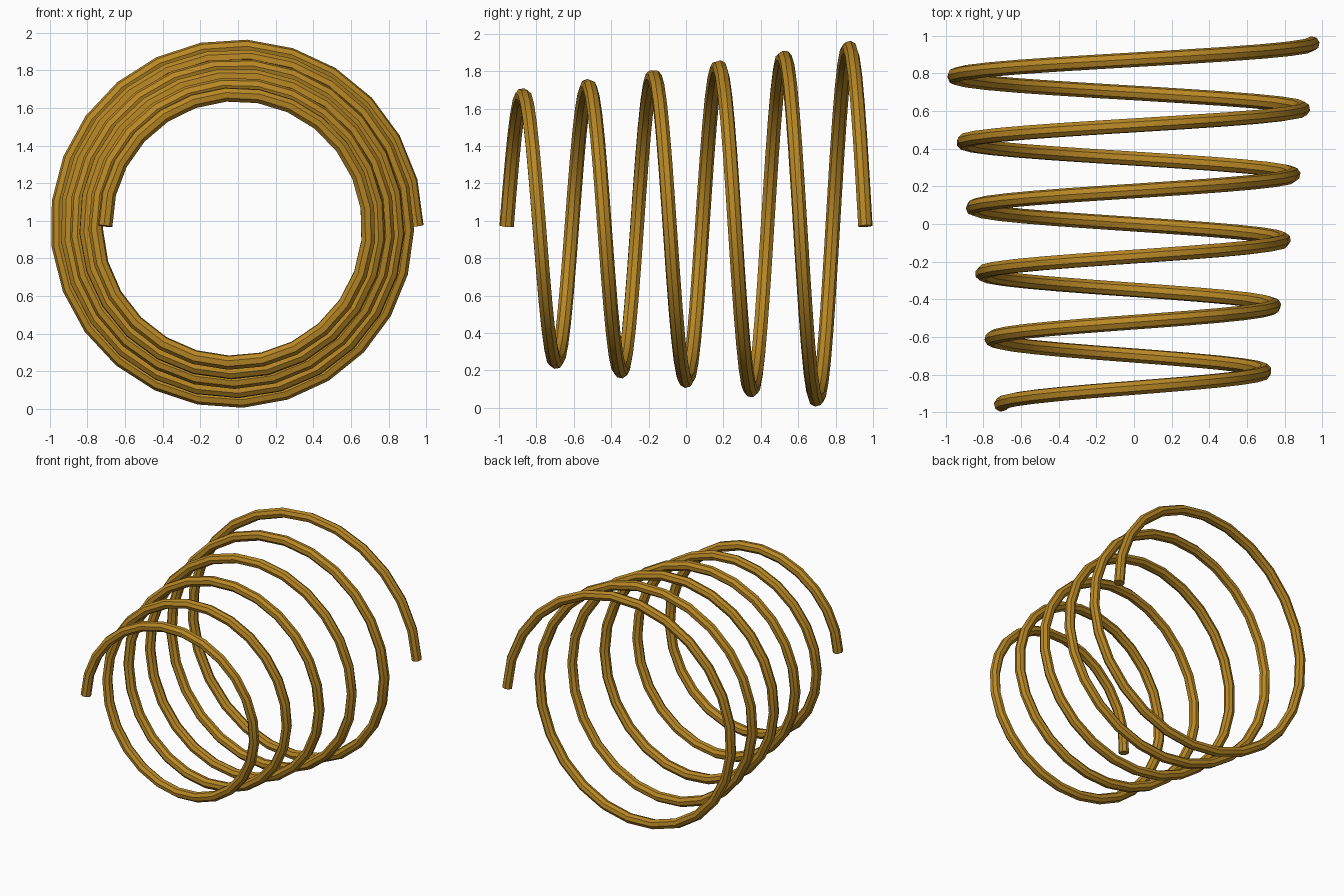
import bpy, math

cube = bpy.data.objects.get("Cube")
if cube:
    bpy.data.objects.remove(cube, do_unlink=True)

# Coil dimensions
TURNS, STEPS = 5.5, 138
R_START, R_END = 0.688, 0.966
LENGTH, WIRE = 1.918, 0.039
CX, CZ = -0.018, 0.972

# Brass wire colour
brass = bpy.data.materials.new("brass")
colour = (0.48, 0.245, 0.018, 1.0)
brass.diffuse_color = colour
brass.use_nodes = True
brass.node_tree.nodes["Principled BSDF"].inputs["Base Color"].default_value = colour

# Widening helix path running front to back
path = bpy.data.curves.new("coil_spring", "CURVE")
path.dimensions = "3D"
path.bevel_depth = WIRE
path.bevel_resolution = 2
path.use_fill_caps = True
path.twist_mode = "MINIMUM"
spline = path.splines.new("POLY")
spline.points.add(STEPS)
for i, point in enumerate(spline.points):
    t = i / STEPS
    a = math.tau * TURNS * t
    r = R_START + (R_END - R_START) * t
    point.co = (CX - r * math.cos(a), LENGTH * (t - 0.5), CZ + r * math.sin(a), 1)
path.materials.append(brass)

# Turn the bevelled path into a mesh wire
coil = bpy.data.objects.new("coil_spring", path)
bpy.context.collection.objects.link(coil)
bpy.ops.object.select_all(action="DESELECT")
coil.select_set(True)
bpy.context.view_layer.objects.active = coil
bpy.ops.object.convert(target="MESH")
bpy.ops.object.shade_smooth_by_angle(angle=math.radians(40))
